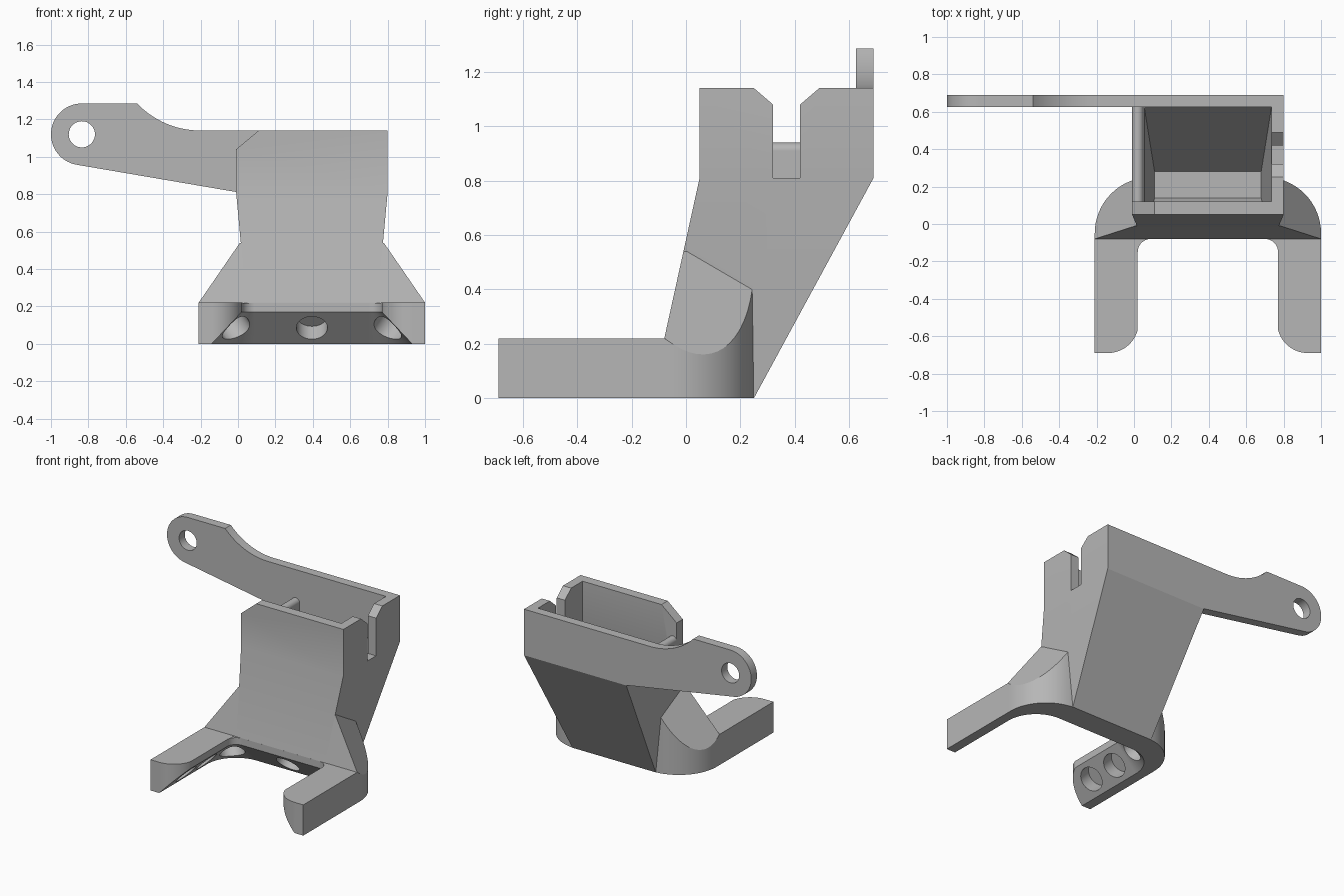
import bpy, bmesh, math
from mathutils import Vector

if "Cube" in bpy.data.objects:
    bpy.data.objects.remove(bpy.data.objects["Cube"], do_unlink=True)

grey = bpy.data.materials.new("plain grey")
grey.use_nodes = True
grey.diffuse_color = (0.47, 0.47, 0.47, 1)
grey.node_tree.nodes["Principled BSDF"].inputs["Base Color"].default_value = grey.diffuse_color

MID = 0.395  # mirror axis of the hopper and base


def flip(p):
    return (2 * MID - p[0], *p[1:])


def both(points):
    return list(points) + [flip(p) for p in points]


def arc(cx, cy, r, a0, a1, n=16):
    angles = [math.radians(a0 + (a1 - a0) * i / n) for i in range(n + 1)]
    return [(cx + r * math.cos(a), cy + r * math.sin(a)) for a in angles]


def add_object(name, bm):
    bmesh.ops.recalc_face_normals(bm, faces=bm.faces)
    mesh = bpy.data.meshes.new(name)
    bm.to_mesh(mesh)
    bm.free()
    mesh.materials.append(grey)
    obj = bpy.data.objects.new(name, mesh)
    bpy.context.collection.objects.link(obj)
    return obj


def hull(name, points, cuts=()):
    bm = bmesh.new()
    for p in points:
        bm.verts.new(p)
    res = bmesh.ops.convex_hull(bm, input=bm.verts)
    loose = {g for g in res["geom_interior"] + res["geom_unused"] if isinstance(g, bmesh.types.BMVert)}
    bmesh.ops.delete(bm, geom=list(loose), context="VERTS")
    bmesh.ops.dissolve_limit(bm, angle_limit=0.002, verts=bm.verts, edges=bm.edges)
    for co, normal in cuts:
        bmesh.ops.bisect_plane(bm, geom=bm.verts[:] + bm.edges[:] + bm.faces[:],
                               plane_co=co, plane_no=normal, clear_outer=True)
        bmesh.ops.holes_fill(bm, edges=bm.edges, sides=0)
    return add_object(name, bm)


def levels(outline, *zs):
    return [(x, y, z) for z in zs for x, y in outline]


def box(name, x0, x1, y0, y1, z0, z1):
    return hull(name, levels([(x0, y0), (x1, y0), (x1, y1), (x0, y1)], z0, z1))


def extrude(name, outline, place, offset):
    bm = bmesh.new()
    face = bm.faces.new([bm.verts.new(place(*p)) for p in outline])
    res = bmesh.ops.extrude_face_region(bm, geom=[face])
    moved = [g for g in res["geom"] if isinstance(g, bmesh.types.BMVert)]
    bmesh.ops.translate(bm, verts=moved, vec=offset)
    return add_object(name, bm)


def cylinder(name, centre, axis, radius, length, sides=40):
    bm = bmesh.new()
    bmesh.ops.create_cone(bm, cap_ends=True, segments=sides, radius1=radius,
                          radius2=radius, depth=length)
    turn = Vector((0, 0, 1)).rotation_difference(Vector(axis)).to_matrix()
    bmesh.ops.rotate(bm, verts=bm.verts, matrix=turn)
    bmesh.ops.translate(bm, verts=bm.verts, vec=centre)
    return add_object(name, bm)


def combine(target, other, operation):
    other.hide_render = True
    mod = target.modifiers.new(other.name, "BOOLEAN")
    mod.object, mod.operation, mod.solver = other, operation, "EXACT"
    bpy.context.view_layer.objects.active = target
    bpy.ops.object.modifier_apply(modifier=mod.name)
    bpy.data.objects.remove(other, do_unlink=True)


def front_y(z):
    return 0.05 - 0.22 * (0.81 - z)


def side_x(z):
    return -0.01 + 0.0926 * (0.81 - z)


# Hopper: slanted lower body and straight upper walls
bracket = hull("hopper_bracket", both([
    (side_x(0.81), 0.05, 0.81), (side_x(0.81), 0.69, 0.81),
    (side_x(0.22), front_y(0.22), 0.22), (side_x(0), -0.08, 0), (side_x(0), 0.25, 0)]))
parts = [box("upper_walls", -0.01, 0.80, 0.05, 0.69, 0.81, 1.14)]

# Flared block behind the opening, with rounded back corners
low = Vector((-0.21, front_y(0.22), 0.22))
high = Vector((0.017, front_y(0.55), 0.55))
back = Vector((0.02, 0.245, 0.385))
slope = (high - low).cross(back - low)
cuts = [((0, front_y(0.22), 0.22), (0, -1, 0.22)), (low, slope), (flip(low), (-slope.x, slope.y, slope.z))]
plan = both([(-0.21, -0.0797)] + arc(0.09, -0.05, 0.3, 180, 90))
parts.append(hull("flared_block", levels(plan, 0, 0.54), cuts))

# Two front arms with rounded inner tips, and material for the inner corners
arm = [(-0.21, -0.075), (-0.21, -0.69), (-0.14, -0.69)] + arc(-0.14, -0.525, 0.165, -90, 0) + [(0.025, -0.075)]
parts.append(hull("right_arm", levels(arm, 0, 0.22)))
parts.append(hull("left_arm", levels([flip(p) for p in arm], 0, 0.22)))
parts.append(box("corner_web", -0.1, 0.89, -0.17, -0.076, 0, 0.219))

# Lever plate growing from the back wall
lever = [(0.03, 0.815), (0, 0.81)] + arc(-0.835, 1.12, 0.165, 261, 90, 28)
lever += arc(-0.2, 1.61, 0.47, 223.7, 270, 16) + [(0.03, 1.14)]
parts.append(extrude("lever", lever, lambda x, z: (x, 0.625, z), (0, 0.065, 0)))
for part in parts:
    combine(bracket, part, "UNION")


# Opening between the arms, widening towards the bottom
def opening(d):
    return both([(0.02 - d, -0.8)] + arc(0.09, -0.15, 0.07 + d, 180, 90))


cutters = [hull("opening_cut", levels(opening(0), -0.02, 0.5)),
           hull("chamfer_cut", levels(opening(0.17), -0.01) + levels(opening(0), 0.17))]

# Hollow inside of the hopper
cutters.append(box("upper_cavity", 0.05, 0.735, 0.12, 0.625, 0.805, 1.3))
cutters.append(hull("lower_cavity", both([
    (0.055, 0.12, 0.81), (0.055, 0.625, 0.81), (0.09, 0.04, 0.45),
    (0.11, 0.14, 0.18), (0.11, 0.28, 0.18)])))

# Low right wall, cut front corner and side slot with a widened mouth
cutters.append(box("low_wall_cut", -0.1, 0.06, 0.12, 0.625, 0.91, 1.3))
cutters.append(extrude("corner_cut", [(-0.03, 1.0233), (-0.03, 1.2), (0.182, 1.2)],
                       lambda x, z: (x, 0, z), (0, 0.3, 0)))
slot = [(0.32, 0.81), (0.42, 0.81), (0.42, 1.08), (0.49, 1.14), (0.49, 1.3), (0.25, 1.3), (0.25, 1.14), (0.32, 1.08)]
cutters.append(extrude("slot_cut", slot, lambda y, z: (0.7, y, z), (0.2, 0, 0)))
cutters.append(cylinder("lever_hole", (-0.835, 0.65, 1.12), (0, 1, 0), 0.07, 0.3))

# Round pockets in the sloping inner faces
pockets = [((MID, 0, 0.085), (0, 1, 1))]
for spot, axis in [((-0.016, -0.044, 0.085), (-0.707, 0.707, 1)),
                   ((-0.06, -0.27, 0.085), (-1, 0, 1)),
                   ((-0.06, -0.5, 0.085), (-1, 0, 1))]:
    pockets += [(spot, axis), (flip(spot), (-axis[0], axis[1], axis[2]))]
for spot, axis in pockets:
    cutters.append(cylinder("pocket", spot, axis, 0.083, 0.19))
for cutter in cutters:
    combine(bracket, cutter, "DIFFERENCE")

# Rounded top of the low wall
rail = cylinder("low_wall_rail", (0.02, 0.3725, 0.91), (0, 1, 0), 0.03, 0.52)

for obj in (bracket, rail):
    bpy.ops.object.select_all(action="DESELECT")
    obj.select_set(True)
    bpy.context.view_layer.objects.active = obj
    bpy.ops.object.shade_smooth_by_angle(angle=math.radians(20))
    weighted = obj.modifiers.new("even_shading", "WEIGHTED_NORMAL")
    weighted.keep_sharp = True
